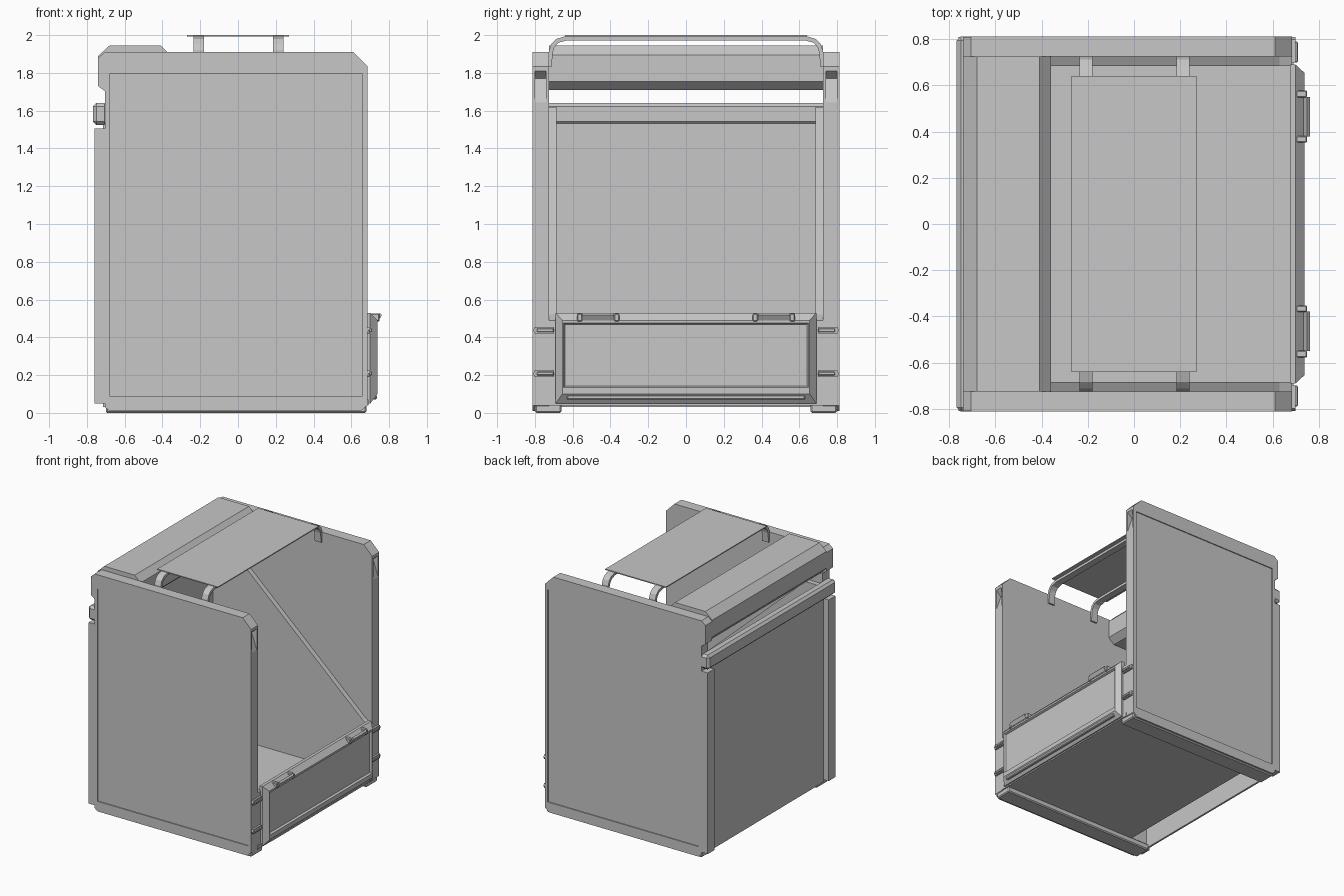
import bpy, bmesh, math

if "Cube" in bpy.data.objects:
    bpy.data.objects.remove(bpy.data.objects["Cube"])

grey = bpy.data.materials.new("plain grey")
grey.diffuse_color = (0.57, 0.57, 0.57, 1)
grey.use_nodes = True
grey.node_tree.nodes["Principled BSDF"].inputs["Base Color"].default_value = grey.diffuse_color


def finish(name, bm):
    bmesh.ops.recalc_face_normals(bm, faces=bm.faces)
    me = bpy.data.meshes.new(name)
    bm.to_mesh(me)
    bm.free()
    me.materials.append(grey)
    ob = bpy.data.objects.new(name, me)
    bpy.context.collection.objects.link(ob)
    return ob


def prism(name, pts, a, b, axis="y"):
    """Extrude a closed profile (xz along y, or yz along x) from a to b."""
    bm = bmesh.new()

    def place(p, t):
        return (p[0], t, p[1]) if axis == "y" else (t, p[0], p[1])
    lo = [bm.verts.new(place(p, a)) for p in pts]
    hi = [bm.verts.new(place(p, b)) for p in pts]
    bm.faces.new(lo)
    bm.faces.new(hi)
    n = len(pts)
    for i in range(n):
        j = (i + 1) % n
        bm.faces.new((lo[i], lo[j], hi[j], hi[i]))
    return finish(name, bm)


def box(name, x, y, z, bevel=0):
    ob = prism(name, [(x[0], z[0]), (x[1], z[0]), (x[1], z[1]), (x[0], z[1])], *y)
    if bevel:
        m = ob.modifiers.new("bevel", "BEVEL")
        m.width = bevel
        m.segments = 1
    return ob


def cut(ob, cutter):
    cutter.hide_render = True
    cutter.hide_set(True)
    m = ob.modifiers.new("cut", "BOOLEAN")
    m.operation = "DIFFERENCE"
    m.object = cutter


# Side walls with everything that is mirrored front to back
wall_profile = [(-0.705, 0.03), (-0.68, 0.01), (0.65, 0.01), (0.685, 0.04),
                (0.685, 1.835), (0.61, 1.91), (-0.705, 1.91)]
for s, side in ((-1, "front"), (1, "rear")):
    def span(a, b):
        return tuple(sorted((s * a, s * b)))

    wall = prism(side + "_wall", wall_profile, *span(0.725, 0.813))
    # Shallow recess on the outside, notch in the open edge
    cut(wall, box(side + "_recess_cutter", (-0.68, 0.66), span(0.805, 0.85), (0.09, 1.795)))
    cut(wall, prism(side + "_notch_cutter", [(0.70, 1.825), (0.64, 1.77), (0.70, 1.60)],
                    *span(0.74, 0.80)))
    # Bottom rail, rear post and upper tab
    box(side + "_bottom_rail", (-0.70, 0.68), span(0.66, 0.80), (0.0, 0.05), 0.008)
    box(side + "_back_post", (-0.76, -0.70), span(0.725, 0.81), (0.05, 1.505))
    prism(side + "_upper_tab", [(-0.70, 1.70), (-0.74, 1.73), (-0.74, 1.88),
                                (-0.705, 1.91), (-0.70, 1.91)], *span(0.725, 0.81))
    # Sloped inner cheek of the bin
    prism(side + "_cheek", [(-0.70, 0.05), (0.685, 0.05), (0.685, 0.49),
                            (0.63, 0.52), (-0.58, 1.62), (-0.70, 1.62)],
          *span(0.685, 0.73))
    # Two latches joining the wall to the low panel
    for i, z in enumerate((0.208, 0.438)):
        prism(f"{side}_latch_{i}", [(s * 0.70, z - 0.018), (s * 0.80, z - 0.018),
                                    (s * 0.81, z), (s * 0.80, z + 0.018),
                                    (s * 0.70, z + 0.018)], 0.675, 0.70, "x")
        box(f"{side}_latch_bar_{i}", (0.69, 0.71), span(0.70, 0.79),
            (z - 0.01, z + 0.01), 0.004)

# Floor and upright back panel
box("floor", (-0.53, 0.69), (-0.73, 0.73), (0.04, 0.07))
box("back_panel", (-0.715, -0.70), (-0.73, 0.73), (0.03, 1.605))

# Rear cross bar
box("cross_bar", (-0.768, -0.69), (-0.813, 0.813), (1.525, 1.64), 0.018)

# Hood across the top at the back
prism("hood", [(-0.74, 1.89), (-0.68, 1.945), (-0.41, 1.945), (-0.36, 1.895),
               (-0.36, 1.755), (-0.41, 1.71), (-0.70, 1.71), (-0.74, 1.755)],
      -0.725, 0.725)

# Low panel: tapered slab with a sunken centre
bm = bmesh.new()
rings = []
for x, y, z0, z1 in ((0.675, 0.69, 0.05, 0.53), (0.70, 0.69, 0.05, 0.53),
                     (0.738, 0.655, 0.10, 0.49), (0.738, 0.648, 0.135, 0.475),
                     (0.722, 0.64, 0.142, 0.468)):
    rings.append([bm.verts.new((x, a, b)) for a, b in
                  ((-y, z0), (y, z0), (y, z1), (-y, z1))])
for r, q in zip(rings, rings[1:]):
    for i in range(4):
        j = (i + 1) % 4
        bm.faces.new((r[i], r[j], q[j], q[i]))
bm.faces.new(rings[0])
bm.faces.new(rings[-1])
finish("low_panel", bm)
box("low_panel_lip", (0.70, 0.735), (-0.63, 0.63), (0.07, 0.095), 0.006)

# Handles on the low panel
for s in (-1, 1):
    c = s * 0.465
    prism("handle_grip", [(0.735, 0.50), (0.745, 0.49), (0.762, 0.518),
                          (0.75, 0.53)], c - 0.085, c + 0.085)
    for e in (-1, 1):
        m = c + e * 0.098
        box("handle_mount", (0.70, 0.75), (m - 0.015, m + 0.015), (0.485, 0.525), 0.005)

# Two arched straps carrying the top plate
outer = [(0.73, 1.83), (0.725, 1.92), (0.712, 1.955), (0.685, 1.98), (0.64, 1.994)]
inner = [(0.63, 1.972), (0.675, 1.96), (0.697, 1.935), (0.705, 1.91), (0.712, 1.83)]
arch = (outer + [(-y, z) for y, z in outer[::-1]] +
        [(-y, z) for y, z in inner[::-1]] + inner)
for x in (-0.207, 0.212):
    prism("strap", arch, x - 0.028, x + 0.028, "x")
box("top_plate", (-0.27, 0.27), (-0.64, 0.64), (1.992, 2.0))
